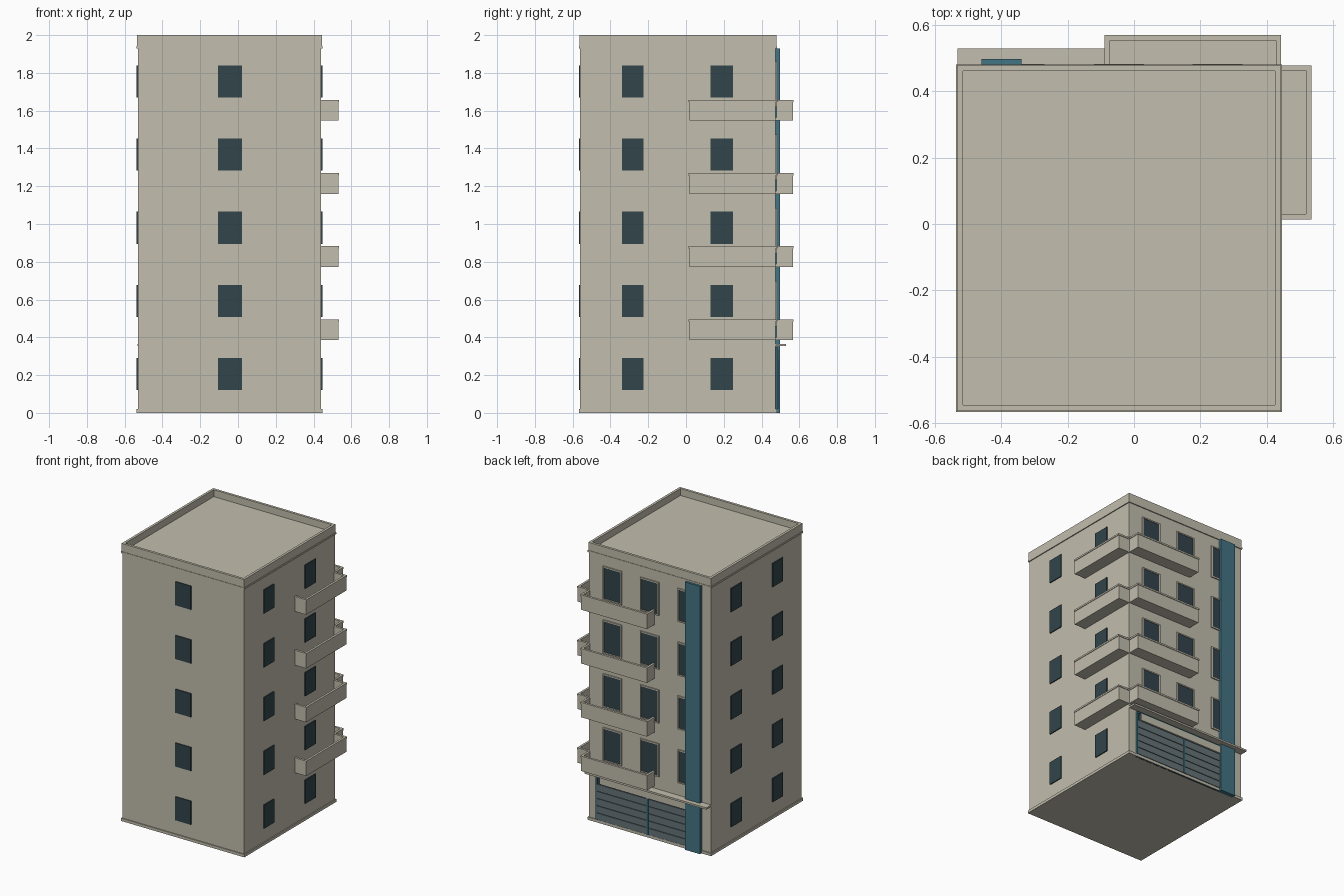
import bpy, bmesh
from mathutils import Matrix, Vector

if "Cube" in bpy.data.objects:
    bpy.data.objects.remove(bpy.data.objects["Cube"])


def material(name, rgb):
    m = bpy.data.materials.new(name)
    m.diffuse_color = (*rgb, 1)
    m.use_nodes = True
    m.node_tree.nodes["Principled BSDF"].inputs["Base Color"].default_value = m.diffuse_color
    return m


WALL = material("beige plaster", (0.54, 0.51, 0.42))
GLASS = material("dark glass", (0.032, 0.058, 0.069))
TEAL = material("teal cladding", (0.056, 0.175, 0.231))
SLAT = material("grey shutter", (0.13, 0.175, 0.19))


def boxes(name, mat, spans):
    """One object out of boxes given as (x0, x1, y0, y1, z0, z1)."""
    bm = bmesh.new()
    for x0, x1, y0, y1, z0, z1 in spans:
        centre = Vector((x0 + x1, y0 + y1, z0 + z1)) / 2
        size = Matrix.Diagonal((x1 - x0, y1 - y0, z1 - z0, 1))
        bmesh.ops.create_cube(bm, size=1, matrix=Matrix.Translation(centre) @ size)
    mesh = bpy.data.meshes.new(name)
    bm.to_mesh(mesh)
    bm.free()
    mesh.materials.append(mat)
    ob = bpy.data.objects.new(name, mesh)
    bpy.context.collection.objects.link(ob)
    return ob


def ring(x0, x1, y0, y1, z0, z1, t):
    """Four walls of thickness t around a rectangle."""
    return [(x0, x1, y0, y0 + t, z0, z1), (x0, x1, y1 - t, y1, z0, z1),
            (x0, x0 + t, y0 + t, y1 - t, z0, z1), (x1 - t, x1, y0 + t, y1 - t, z0, z1)]


# Main block
X0, X1, Y0, Y1 = -0.53, 0.44, -0.56, 0.475
FLOOR = 0.3875
boxes("building_body", WALL, [(X0, X1, Y0, Y1, 0, 1.95)])
boxes("plinth", WALL, [(X0 - .007, X1 + .007, Y0 - .007, Y1 + .007, 0, .02)])
boxes("parapet", WALL, ring(X0 - .004, X1 + .004, Y0 - .004, Y1 + .004, 1.935, 2, .018))
boxes("cornice", WALL, ring(X0 - .007, X1 + .007, Y0 - .007, Y1 + .007, 1.93, 1.942, .02))

# Small windows on the front and both sides, five floors
front, right, left = [], [], []
for i in range(5):
    z0, z1 = .12 + FLOOR * i, .29 + FLOOR * i
    front.append((-.105, .02, Y0 - .007, Y0 + .01, z0, z1))
    for y0, y1 in ((-.34, -.225), (.13, .25)):
        right.append((X1 - .01, X1 + .007, y0, y1, z0, z1))
        left.append((X0 - .007, X0 + .01, y0, y1, z0, z1))
boxes("front_windows", GLASS, front)
boxes("right_windows", GLASS, right)
boxes("left_windows", GLASS, left)

# Tall framed windows on the back, upper four floors
panes, frames = [], []
for i in range(1, 5):
    z0, z1 = .07 + FLOOR * i, .31 + FLOOR * i
    for x in (-.345, -.045, .252):
        panes.append((x - .066, x + .066, Y1 - .01, Y1 + .004, z0 + .009, z1 - .009))
        b = .009
        frames += [(x - .075, x + .075, Y1 - .01, Y1 + .008, z0, z0 + b),
                   (x - .075, x + .075, Y1 - .01, Y1 + .008, z1 - b, z1),
                   (x - .075, x - .066, Y1 - .01, Y1 + .008, z0 + b, z1 - b),
                   (x + .066, x + .075, Y1 - .01, Y1 + .008, z0 + b, z1 - b)]
boxes("back_windows", GLASS, panes)
boxes("back_window_frames", WALL, frames)


# Balconies: a pair of open trays meeting at the back right corner
def balcony(name, x0, x1, y0, y1, z, against):
    h, t = .11, .01
    walls = ring(x0, x1, y0, y1, z, z + h - .012, t)
    caps = ring(x0 - .004, x1 + .004, y0 - .004, y1 + .004, z + h - .012, z + h, .016)
    del walls[against], caps[against]
    boxes(name, WALL, walls + caps + [(x0 + .002, x1 - .002, y0 + .002, y1 - .002, z, z + .015)])


for i in range(4):
    z = .385 + FLOOR * i
    balcony(f"back_balcony_{i + 1}", -.085, X1, Y1 - .005, .566, z, 0)
    balcony(f"side_balcony_{i + 1}", X1 - .005, .531, .018, Y1, z, 2)

# Vertical cladding strip and entrance canopy
boxes("cladding_strip", TEAL, [(-.46, -.34, Y1 - .01, .498, 0, 1.93)])
boxes("canopy", WALL, [(X0 - .003, X1, Y1 - .01, .53, .353, .366)])

# Shop front: backing, slatted shutters, frame, sign board
boxes("shop_backing", GLASS, [(-.34, .38, Y1 - .01, Y1 + .004, .0, .345)])
slats = []
for x0, x1 in ((-.34, -.038), (-.022, .37)):
    for i in range(5):
        slats.append((x0, x1, Y1, Y1 + .009, .022 + i * .052, .069 + i * .052))
boxes("shutter_slats", SLAT, slats)
boxes("shop_frame", TEAL, [(.37, .38, Y1, Y1 + .012, .02, .345),
                           (-.038, -.022, Y1, Y1 + .014, .02, .285),
                           (-.34, .37, Y1, Y1 + .012, .335, .345)])
boxes("sign_board", WALL, [(-.34, .345, Y1, Y1 + .016, .285, .335)])
